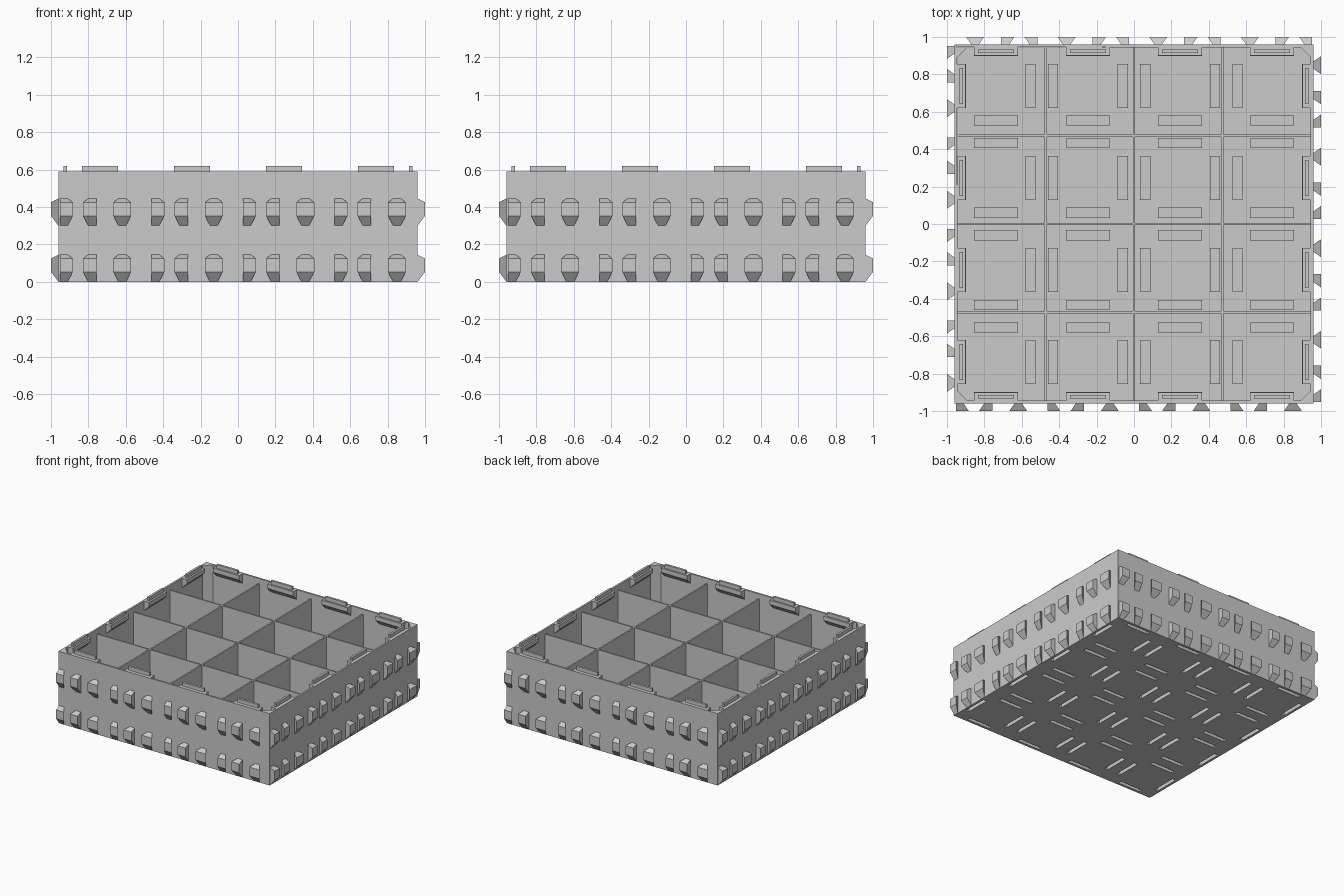
import bpy
import bmesh
from math import pi
from mathutils import Matrix, Vector

cube = bpy.data.objects.get("Cube")
if cube:
    bpy.data.objects.remove(cube, do_unlink=True)

HALF, INNER = 0.96, 0.945      # outer and inner half width of the tray
HEIGHT, FLOOR, DIVIDER_TOP = 0.59, 0.015, 0.55
UNIT = 0.4925                  # spacing of the repeating connector grid
CENTRES = [UNIT * (i - 1.5) for i in range(4)]
TURNS = [Matrix.Rotation(k * pi / 2, 3, "Z") for k in range(4)]

grey = bpy.data.materials.new("light_grey_plastic")
grey.use_nodes = True
grey.diffuse_color = (0.6, 0.6, 0.6, 1)
grey.node_tree.nodes["Principled BSDF"].inputs["Base Color"].default_value = (0.6, 0.6, 0.6, 1)


def loft(bm, ring_a, ring_b, turn=TURNS[0]):
    """Closed solid between two matching rings of points."""
    a = [bm.verts.new(turn @ Vector(p)) for p in ring_a]
    b = [bm.verts.new(turn @ Vector(p)) for p in ring_b]
    n = len(a)
    faces = [bm.faces.new(a), bm.faces.new(b[::-1])]
    for i in range(n):
        j = (i + 1) % n
        faces.append(bm.faces.new((a[j], a[i], b[i], b[j])))
    bmesh.ops.recalc_face_normals(bm, faces=faces)


def box(bm, x, y, z, turn=TURNS[0]):
    """Box from three (low, high) ranges."""
    rings = [[(x[0], y[0], h), (x[1], y[0], h), (x[1], y[1], h), (x[0], y[1], h)] for h in z]
    loft(bm, rings[0], rings[1], turn)


def around(c, size):
    return (c - size / 2, c + size / 2)


def finish(bm, name):
    mesh = bpy.data.meshes.new(name)
    bm.to_mesh(mesh)
    bm.free()
    mesh.materials.append(grey)
    obj = bpy.data.objects.new(name, mesh)
    bpy.context.collection.objects.link(obj)
    return obj


# Outer walls
bm = bmesh.new()
for turn in TURNS:
    box(bm, (-HALF, INNER), (-HALF, -INNER), (0, HEIGHT), turn)
finish(bm, "outer_walls")

# Corner gussets
bm = bmesh.new()
for turn in TURNS:
    leg = INNER - 0.055
    rings = [[(-INNER, -INNER, z), (-leg, -INNER, z), (-INNER, -leg, z)] for z in (FLOOR, HEIGHT)]
    loft(bm, rings[0], rings[1], turn)
finish(bm, "corner_gussets")

# Compartment dividers
bm = bmesh.new()
for turn in TURNS[:2]:
    for x in (-0.472, 0, 0.472):
        box(bm, around(x, 0.012), (-INNER, INNER), (FLOOR, DIVIDER_TOP), turn)
finish(bm, "compartment_dividers")

# Stacking tabs on the rim, with their sloped support ledges
tabs, ledges = bmesh.new(), bmesh.new()
for turn in TURNS:
    for c in CENTRES:
        box(tabs, around(c, 0.192), around(-0.923, 0.018), (HEIGHT, 0.62), turn)
        profile = [(-INNER, HEIGHT), (-0.9, HEIGHT), (-0.9, 0.555), (-INNER, 0.51)]
        ends = [[(x, y, z) for y, z in profile] for x in around(c, 0.235)]
        loft(ledges, ends[0], ends[1], turn)
finish(tabs, "stacking_tabs")
finish(ledges, "tab_ledges")

# Floor, and sockets in it that receive the tabs of a tray below
floor, sockets, slots = bmesh.new(), bmesh.new(), bmesh.new()
box(floor, (-INNER, INNER), (-INNER, INNER), (0, FLOOR))
for turn in TURNS:
    for x in CENTRES:
        for y in CENTRES:
            edge = y - 0.186
            box(sockets, around(x, 0.235), around(edge, 0.054), (FLOOR, 0.05), turn)
            box(slots, around(x, 0.208), around(edge, 0.03), (-0.02, 0.035), turn)
cutter = finish(slots, "slot_cutter")
cutter.hide_render = True
for obj in (finish(floor, "floor"), finish(sockets, "tab_sockets")):
    mod = obj.modifiers.new("slots", "BOOLEAN")
    mod.operation = "DIFFERENCE"
    mod.solver = "EXACT"
    mod.object = cutter
    bpy.context.view_layer.objects.active = obj
    bpy.ops.object.modifier_apply(modifier=mod.name)
bpy.data.objects.remove(cutter, do_unlink=True)

# Side connector pegs: start, width, and flare on the left and right sides
PEGS = [(-0.953, 0.07, 0, 0.028), (-0.829, 0.072, 0.028, 0), (-0.667, 0.096, 0.028, 0.028)]
bm = bmesh.new()
for turn in TURNS:
    for i in range(4):
        for start, width, left, right in PEGS:
            x0 = start + i * 0.4895
            x1 = x0 + width
            for z in (0, 0.3):
                root = [(x, -HALF, h) for x, h in (
                    (x0 + left, z), (x1 - right, z), (x1 - right, z + 0.145), (x0 + left, z + 0.145))]
                tip = [(x, -1, h) for x, h in (
                    (x0, z + 0.053), (x1, z + 0.053), (x1, z + 0.125), (x0, z + 0.125))]
                loft(bm, root, tip, turn)
finish(bm, "connector_pegs")
